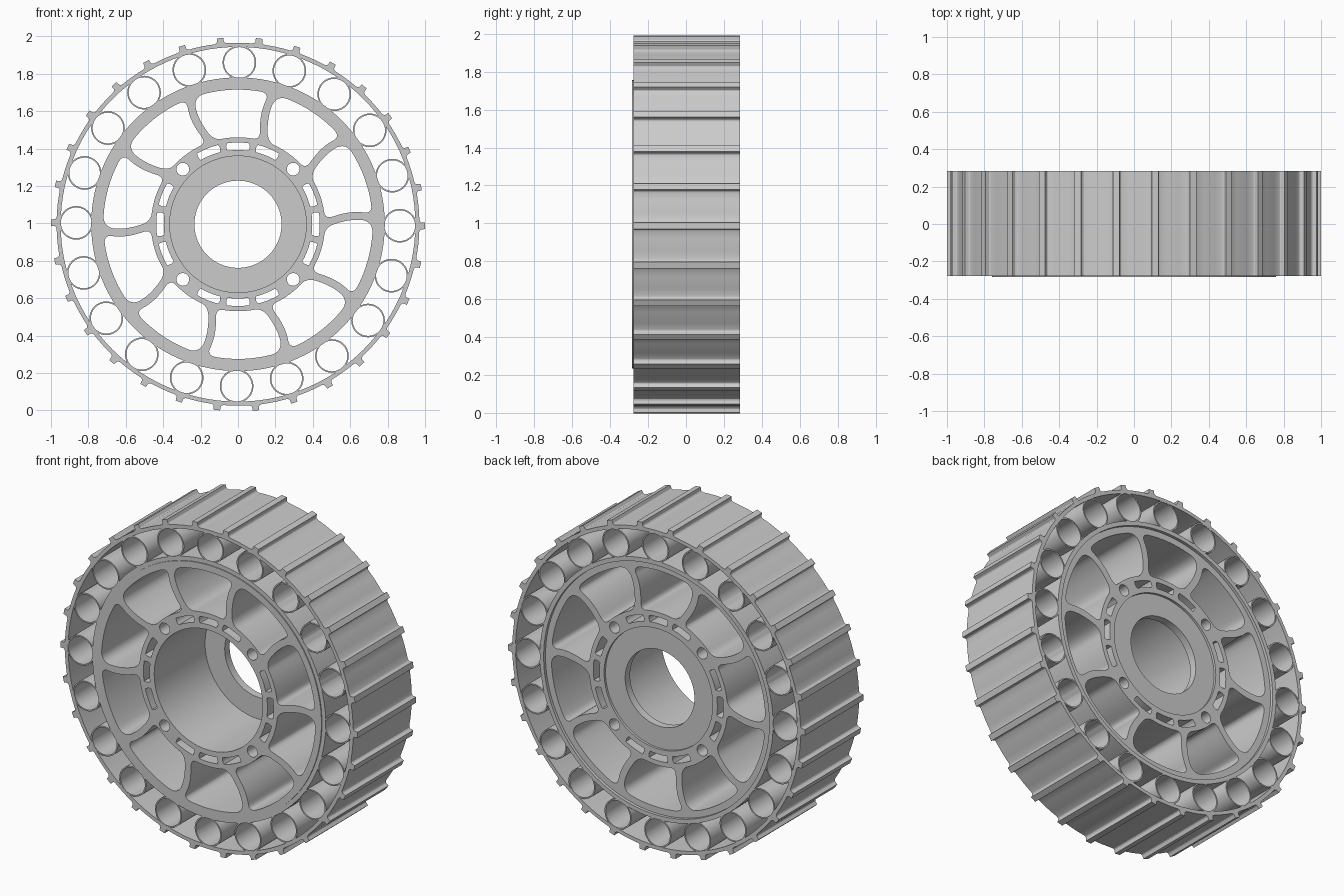
import bpy, bmesh
from math import sin, cos, pi, radians, degrees

cube = bpy.data.objects.get("Cube")
if cube:
    bpy.data.objects.remove(cube, do_unlink=True)

CENTRE_Z = 0.995
FRONT, BACK = -0.278, 0.284          # tyre faces
HUB_FRONT, HUB_BACK = -0.284, 0.266  # hub sits slightly forward in the tyre
TURN = -0.5                          # tread and tube offset in degrees

grey = bpy.data.materials.new("plain grey")
grey.use_nodes = True
grey.diffuse_color = (0.6, 0.6, 0.6, 1)
grey.node_tree.nodes["Principled BSDF"].inputs["Base Color"].default_value = (0.6, 0.6, 0.6, 1)


def polar(r, deg):
    return r * cos(radians(deg)), r * sin(radians(deg))


def circle(r, n=96, centre=(0, 0)):
    return [(centre[0] + r * cos(2 * pi * i / n), centre[1] + r * sin(2 * pi * i / n))
            for i in range(n)]


def extrude(name, loops, y0, y1):
    """Fill nested outlines (holes included) and extrude them along y."""
    curve = bpy.data.curves.new(name, "CURVE")
    curve.dimensions = "2D"
    curve.fill_mode = "BOTH"
    curve.extrude = (y1 - y0) / 2
    for pts in loops:
        spline = curve.splines.new("POLY")
        spline.points.add(len(pts) - 1)
        for p, (x, z) in zip(spline.points, pts):
            p.co = (x, z, 0, 1)
        spline.use_cyclic_u = True
    temp = bpy.data.objects.new(name + " outline", curve)
    bpy.context.collection.objects.link(temp)
    mesh = bpy.data.meshes.new_from_object(
        temp.evaluated_get(bpy.context.evaluated_depsgraph_get()))
    bpy.data.objects.remove(temp, do_unlink=True)
    bpy.data.curves.remove(curve)
    bm = bmesh.new()
    bm.from_mesh(mesh)
    bmesh.ops.remove_doubles(bm, verts=bm.verts, dist=1e-5)
    for v in bm.verts:
        x, z, d = v.co
        v.co = (x, (y0 + y1) / 2 - d, z + CENTRE_Z)
    bmesh.ops.recalc_face_normals(bm, faces=bm.faces)
    bm.to_mesh(mesh)
    bm.free()
    mesh.name = name
    mesh.materials.clear()
    mesh.materials.append(grey)
    obj = bpy.data.objects.new(name, mesh)
    bpy.context.collection.objects.link(obj)
    bpy.ops.object.select_all(action="DESELECT")
    obj.select_set(True)
    bpy.context.view_layer.objects.active = obj
    bpy.ops.object.shade_smooth_by_angle(angle=radians(30))
    return obj


# Outer tread band with crossbars
tread = []
for i in range(30):
    a = 12 * i + TURN
    for r, d in ((0.970, -1.9), (0.974, -1.35), (0.980, -1.1), (1.0, -1.0), (1.0, 1.0),
                 (0.980, 1.1), (0.974, 1.35), (0.970, 1.9)):
        tread.append(polar(r, a + d))
    tread += [polar(0.970, a + d) for d in (4, 6, 8)]
extrude("tread_band", [tread, circle(0.948, 120)], FRONT, BACK)

# Ring of cushioning tubes
for i in range(20):
    c = polar(0.865, 18 * i + TURN)
    extrude("cushion_tube", [circle(0.090, 40, c), circle(0.082, 40, c)],
            FRONT + 0.001, BACK - 0.001)

# Inner tyre ring around the hub
extrude("tyre_inner_ring", [circle(0.785, 120), circle(0.759, 120)], FRONT, BACK)

# Hub with curved spokes, bolt holes, slots and bore
R_IN, R_OUT, HALF = 0.465, 0.72, 0.021


def spoke(base, side, t):
    r = R_IN + (R_OUT - R_IN) * t
    return polar(r, base + 0.5 + 12 * t - 10 * t * t + side * degrees(HALF / r))


def arc(base, r, t):
    gap = degrees(HALF / r)
    bend = 0.5 if r == R_IN else 2.5
    return polar(r, base + bend + gap + (36 - 2 * gap) * t)


def window(base):
    """Four-sided opening between two spokes, with rounded corners."""
    edges = [(lambda t: spoke(base, 1, t), 0.2),
             (lambda t: arc(base, R_OUT, t), 0.13),
             (lambda t: spoke(base + 36, -1, 1 - t), 0.2),
             (lambda t: arc(base, R_IN, 1 - t), 0.17)]
    pts = []
    for k, (f, trim) in enumerate(edges):
        pts += [f(trim + (1 - 2 * trim) * j / 8) for j in range(9)]
        g, next_trim = edges[(k + 1) % 4]
        p, q, s = f(1 - trim), f(1), g(next_trim)
        for j in range(1, 6):
            u = j / 6
            pts.append(tuple((1 - u) ** 2 * p[n] + 2 * u * (1 - u) * q[n] + u * u * s[n]
                             for n in (0, 1)))
    return pts


def slot(mid):
    angles = [mid - 8 + 2 * j for j in range(9)]
    ends = [(0.422, 8.6), (0.410, 8.6)]
    return ([polar(0.397, a) for a in angles] + [polar(r, mid + d) for r, d in reversed(ends)]
            + [polar(0.437, a) for a in reversed(angles)]
            + [polar(r, mid - d) for r, d in ends])


holes = [circle(0.365)]
holes += [window(36 * i) for i in range(10)]
for q in range(4):
    holes.append(circle(0.034, 24, polar(0.417, 90 * q + 45)))
    holes += [slot(90 * q + d) for d in (-22, 0, 22)]
extrude("spoked_hub", [circle(0.760, 120)] + holes, HUB_FRONT, HUB_BACK)

# Plate closing the back of the bore
extrude("bore_back_plate", [circle(0.366), circle(0.233)], 0.205, 0.252)
